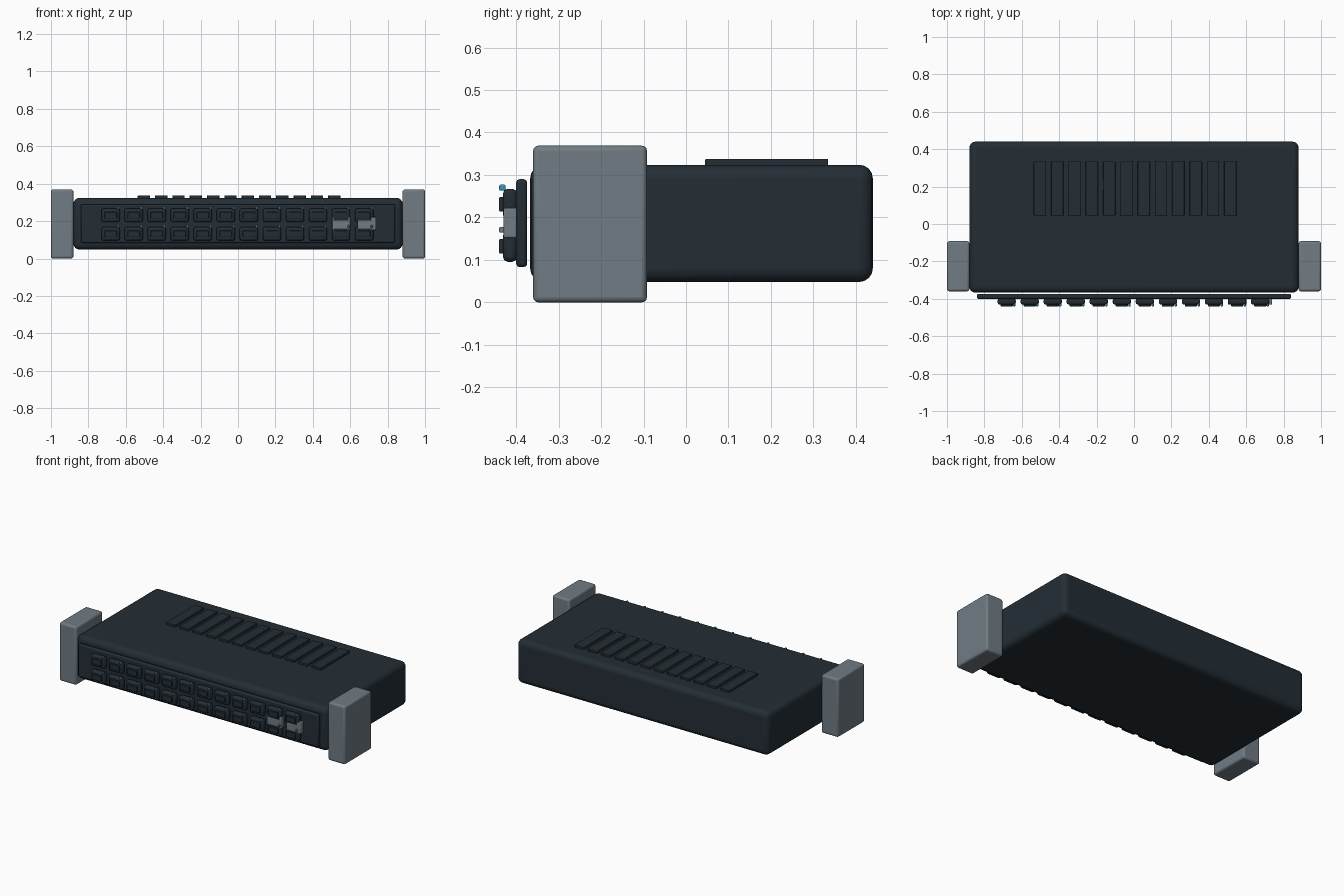
import bpy
from mathutils import Vector

cube = bpy.data.objects.get("Cube")
if cube:
    bpy.data.objects.remove(cube, do_unlink=True)


def material(name, rgb):
    m = bpy.data.materials.new(name)
    m.use_nodes = True
    m.diffuse_color = (*rgb, 1)
    bsdf = next(n for n in m.node_tree.nodes if n.type == "BSDF_PRINCIPLED")
    bsdf.inputs["Base Color"].default_value = (*rgb, 1)
    return m


DARK = material("dark slate", (0.017, 0.027, 0.036))
GREY = material("bracket grey", (0.16, 0.20, 0.23))
TEAL = material("indicator teal", (0.03, 0.32, 0.50))


def box(name, x, y, z, mat, bevel=0.0, segments=2):
    """Rounded box from (min, max) ranges."""
    lo, hi = Vector((x[0], y[0], z[0])), Vector((x[1], y[1], z[1]))
    bpy.ops.mesh.primitive_cube_add(size=1, location=(lo + hi) / 2)
    ob = bpy.context.object
    ob.name = name
    ob.scale = hi - lo
    bpy.ops.object.transform_apply(location=False, rotation=False, scale=True)
    ob.data.materials.append(mat)
    if bevel:
        mod = ob.modifiers.new("rounded edges", "BEVEL")
        mod.width = bevel
        mod.segments = segments
        bpy.ops.object.shade_smooth_by_angle()
    return ob


def span(centre, size):
    return centre - size / 2, centre + size / 2


# Main housing and floating front panel
box("housing", (-0.88, 0.88), (-0.367, 0.44), (0.048, 0.324), DARK, 0.032, 4)
box("front_panel", (-0.84, 0.84), (-0.40, -0.374), (0.083, 0.29), DARK, 0.008)

# Side mounting brackets
for side, x in (("right", (-1.0, -0.88)), ("left", (0.88, 1.0))):
    box(side + "_bracket", x, (-0.36, -0.092), (0, 0.369), GREY, 0.012, 3)

# Raised cooling slats on the lid
for i in range(12):
    box(f"vent_slat_{i + 1}", span(-0.503 + 0.0925 * i, 0.066),
        (0.045, 0.335), (0.315, 0.338), DARK, 0.003)

# Two rows of sockets, each with a raised insert and an indicator light
for row, z in (("upper", 0.231), ("lower", 0.132)):
    for i in range(12):
        x = -0.681 + 0.1232 * i
        tag = f"{row}_{i + 1}"
        box("socket_" + tag, span(x, 0.098), (-0.431, -0.398), span(z, 0.073), DARK, 0.011)
        box("socket_insert_" + tag, span(x, 0.066), (-0.44, -0.428), span(z, 0.035), DARK, 0.003)
        unlit = row == "lower" and i > 9
        box("indicator_" + tag, span(x + 0.041, 0.013), (-0.44, -0.425),
            span(z + 0.039, 0.014), GREY if unlit else TEAL, 0.003)

# Two wide module plugs between the rows
for i, x in enumerate((0.552, 0.689)):
    box(f"module_plug_{i + 1}", span(x, 0.1), (-0.43, -0.398), span(0.187, 0.071), GREY, 0.004)
